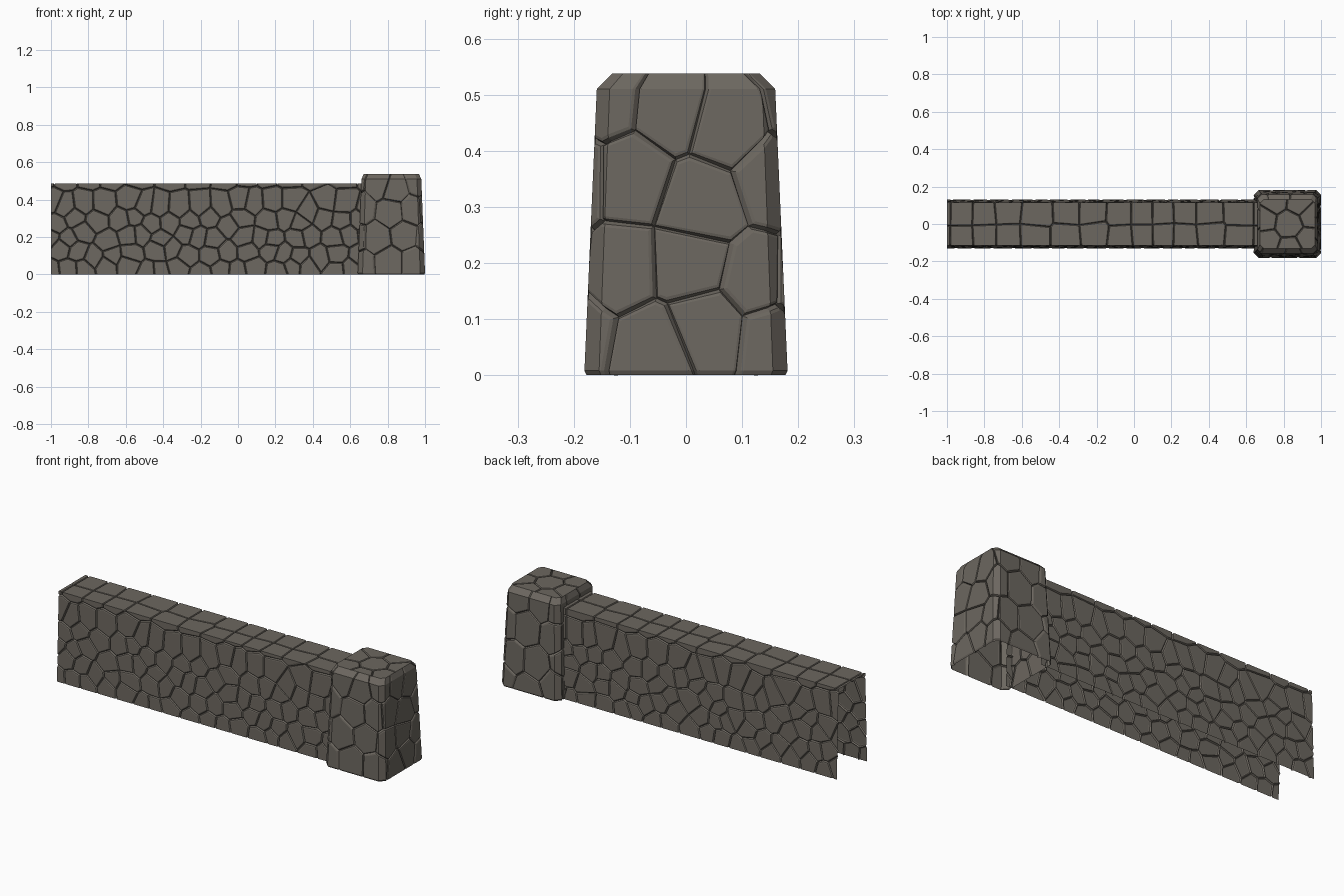
import bpy, bmesh, math, random
from mathutils import Vector

if "Cube" in bpy.data.objects:
    bpy.data.objects.remove(bpy.data.objects["Cube"])

random.seed(7)
stone = bpy.data.materials.new("weathered stone")
stone.diffuse_color = (0.150, 0.135, 0.115, 1)
stone.use_nodes = True
stone.node_tree.nodes["Principled BSDF"].inputs["Base Color"].default_value = stone.diffuse_color


def voronoi_cell(seed, seeds, box):
    """Clip a box by the bisectors towards all nearby seeds."""
    u0, u1, v0, v1 = box
    poly = [Vector(p) for p in ((u0, v0), (u1, v0), (u1, v1), (u0, v1))]
    for other in seeds:
        d = other - seed
        if other is seed or d.length > 0.6 or d.length < 1e-6:
            continue
        mid, out = (seed + other) / 2, []
        for a, b in zip(poly, poly[1:] + poly[:1]):
            da, db = (a - mid).dot(d), (b - mid).dot(d)
            if da <= 0:
                out.append(a)
            if da * db < 0:
                out.append(a.lerp(b, da / (da - db)))
        poly = out
    return poly


def stone_sheet(name, seeds, bounds, u_folds, v_folds, mapping, corner_cuts=()):
    """Flat sheet of bevelled stones, trimmed, creased and wrapped by mapping(u, v, h)."""
    bm = bmesh.new()
    u0, u1, v0, v1 = bounds
    box = (u0 - .1, u1 + .1, v0 - .1, v1 + .1)
    for s in seeds:
        cell = voronoi_cell(s, seeds, box)
        if len(cell) > 2:
            bm.faces.new([bm.verts.new((p.x, p.y, -0.009)) for p in cell])
    bmesh.ops.remove_doubles(bm, verts=bm.verts, dist=0.016)
    stones = bm.faces[:]
    for inset, height in ((0.0055, -0.0015), (0.006, 0.0)):
        bmesh.ops.inset_individual(bm, faces=stones, thickness=inset, depth=0)
        for f in stones:
            for v in f.verts:
                v.co.z = height
    # trim to the bounds, then crease along the folds
    cuts = [((u0, 0, 0), (-1, 0, 0), True), ((u1, 0, 0), (1, 0, 0), True),
            ((0, v0, 0), (0, -1, 0), True), ((0, v1, 0), (0, 1, 0), True)]
    cuts += [(co, no, True) for co, no in corner_cuts]
    cuts += [((u, 0, 0), (1, 0, 0), False) for u in u_folds]
    cuts += [((0, v, 0), (0, 1, 0), False) for v in v_folds]
    for co, no, trim in cuts:
        bmesh.ops.bisect_plane(bm, geom=bm.verts[:] + bm.edges[:] + bm.faces[:], dist=1e-5,
                               plane_co=co, plane_no=no, clear_outer=trim)
    for v in bm.verts:
        v.co = mapping(*v.co)
    bm.normal_update()
    me = bpy.data.meshes.new(name)
    bm.to_mesh(me)
    bm.free()
    me.materials.append(stone)
    ob = bpy.data.objects.new(name, me)
    bpy.context.collection.objects.link(ob)


def jitter(u, v, a):
    return Vector((u + random.uniform(-a, a), v + random.uniform(-a, a)))


# --- wall: one sheet folded over front, top and back, open at the end and below
PROFILE = [Vector(p) for p in ((-0.13, 0), (-0.115, 0.487), (0.115, 0.487), (0.13, 0))]
SIDE = (PROFILE[1] - PROFILE[0]).length
TOP = 0.23
TOTAL = 2 * SIDE + TOP


def wall_map(u, v, h):
    normals = [Vector((-1, 0.03)), Vector((0, 1)), Vector((1, 0.03))]
    if abs(v - SIDE) < 1e-4:
        return Vector((u, PROFILE[1].x - h, PROFILE[1].y + h))
    if abs(v - SIDE - TOP) < 1e-4:
        return Vector((u, PROFILE[2].x + h, PROFILE[2].y + h))
    i = 0 if v < SIDE else 1 if v < SIDE + TOP else 2
    start, length = ((0, SIDE), (SIDE, TOP), (SIDE + TOP, SIDE))[i]
    p = PROFILE[i].lerp(PROFILE[i + 1], (v - start) / length) + normals[i] * h
    return Vector((u, p.x, p.y))


seeds = []
for row, z in enumerate((0.03, 0.115, 0.2, 0.285, 0.365)):
    for col in range(18):
        u = -1.0 + 0.1 * (col + 0.5 * (row % 2))
        seeds.append(jitter(u, z, 0.03))
        seeds.append(jitter(u, TOTAL - z, 0.03))
u = -1.03
while u < 0.85:                                 # larger coping stones along the top
    for v in (SIDE + 0.05, SIDE + TOP - 0.05):
        seeds.append(jitter(u, v, 0.012))
    u += random.uniform(0.1, 0.18)
stone_sheet("wall", seeds, (-1, 0.68, 0, TOTAL), (), (SIDE, SIDE + TOP), wall_map)

# --- pillar sides: a sheet wrapped round a tapering, chamfered square
CX, R, C = 0.82, 0.18, 0.026
ring = []
for k in range(4):
    for p in (Vector((-R + C, -R)), Vector((R - C, -R))):
        for _ in range(k):
            p = Vector((-p.y, p.x))
        ring.append(p)
steps = [0.0]
for a, b in zip(ring, ring[1:] + ring[:1]):
    steps.append(steps[-1] + (b - a).length)
PER = steps[-1]
# height, half width in x, half width in y
LEVELS = ((0, .176, .177), (.008, .18, .181), (.51, .16, .159), (.538, .147, .131))


def pillar_map(u, v, h):
    i = max(k for k in range(8) if u >= steps[k] - 1e-5)
    p = ring[i].lerp(ring[(i + 1) % 8], (u - steps[i]) / (steps[i + 1] - steps[i]))
    a, b = next((a, b) for a, b in zip(LEVELS, LEVELS[1:]) if v <= b[0] + 1e-5)
    t = (v - a[0]) / (b[0] - a[0])
    hx, hy = a[1] + (b[1] - a[1]) * t, a[2] + (b[2] - a[2]) * t
    return Vector((CX + p.x / R * (hx + h), p.y / R * (hy + h), v))


seeds = []
COLS = 10
for row, z in enumerate((0.05, 0.19, 0.33, 0.48)):
    for col in range(COLS):
        s = jitter(PER * (col + 0.5 * (row % 2)) / COLS, z, 0.035)
        seeds += [s + Vector((k * PER, 0)) for k in (-1, 0, 1)]
seeds = [s for s in seeds if -0.35 < s.x < PER + 0.35]
stone_sheet("pillar", seeds, (0, PER, 0, 0.538), steps[1:-1], (0.008, 0.51), pillar_map)

# --- pillar cap: one middle stone with a ring of stones around it
HX, HY, K = 0.147, 0.131, 0.02
seeds = [Vector((0.01, 0.0))]
for k in range(7):
    a = math.tau * (k + 0.3) / 7
    seeds.append(jitter(0.145 * math.cos(a), 0.135 * math.sin(a), 0.012))
corners = [((sx * (HX - K / 2), sy * (HY - K / 2), 0), (sx, sy, 0)) for sx in (-1, 1) for sy in (-1, 1)]
stone_sheet("pillar_cap", seeds, (-HX, HX, -HY, HY), (), (),
            lambda u, v, h: Vector((CX + u, v, 0.538 + h)), corners)
